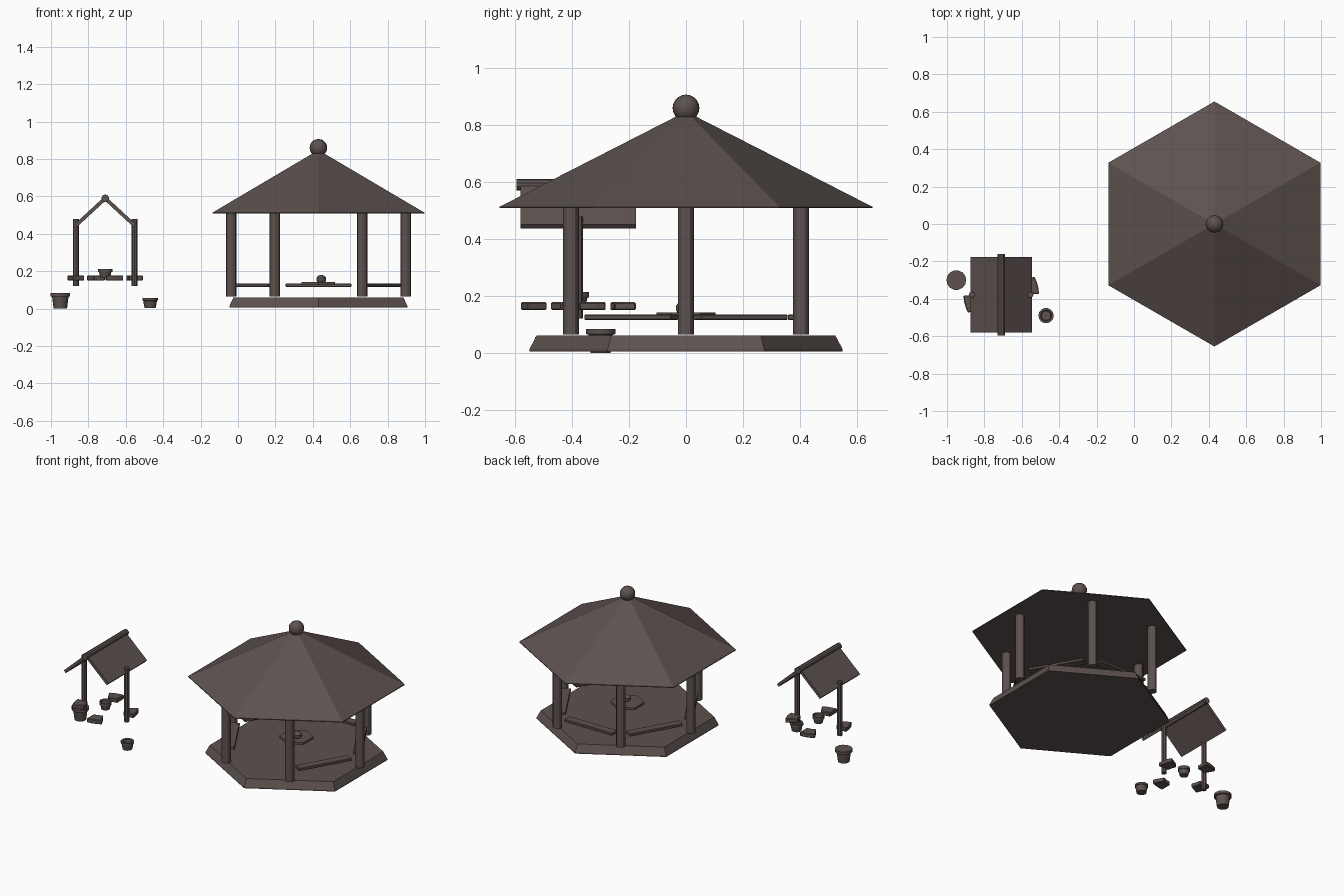
import bpy, bmesh
from math import sin, cos, radians, atan2, hypot
from mathutils import Vector

if "Cube" in bpy.data.objects:
    bpy.data.objects.remove(bpy.data.objects["Cube"])

wood = bpy.data.materials.new("dark_wood")
wood.diffuse_color = (0.11, 0.085, 0.078, 1)
wood.use_nodes = True
wood.node_tree.nodes["Principled BSDF"].inputs["Base Color"].default_value = wood.diffuse_color


def finish(ob, name, smooth=False, bevel=0):
    ob.name = name
    ob.data.materials.append(wood)
    if bevel:
        m = ob.modifiers.new("bevel", 'BEVEL')
        m.width, m.segments = bevel, 1
    if smooth:
        bpy.ops.object.shade_smooth_by_angle()
    return ob


def cone(name, x, y, z0, z1, r0, r1, sides=12, smooth=False, rot=0):
    bpy.ops.mesh.primitive_cone_add(vertices=sides, radius1=r0, radius2=r1, depth=z1 - z0,
                                    location=(x, y, (z0 + z1) / 2), rotation=(0, 0, rot))
    return finish(bpy.context.object, name, smooth)


def box(name, loc, size, rot=(0, 0, 0), bevel=0):
    bpy.ops.mesh.primitive_cube_add(size=1, location=loc, rotation=rot)
    ob = bpy.context.object
    ob.scale = size
    bpy.ops.object.transform_apply(location=False, rotation=False, scale=True)
    return finish(ob, name, bevel=bevel)


def ball(name, loc, r):
    bpy.ops.mesh.primitive_uv_sphere_add(segments=16, ring_count=10, radius=r, location=loc)
    return finish(bpy.context.object, name, True)


def lathe(name, x, y, profile, sides=14):
    """Spin an (r, z) profile around z; both ends are capped."""
    bm = bmesh.new()
    rings = [[bm.verts.new((x + r * cos(radians(360 * i / sides)),
                            y + r * sin(radians(360 * i / sides)), z)) for i in range(sides)]
             for r, z in profile]
    for a, b in zip(rings, rings[1:]):
        for i in range(sides):
            j = (i + 1) % sides
            bm.faces.new((a[i], a[j], b[j], b[i]))
    bm.faces.new(rings[0][::-1])
    bm.faces.new(rings[-1])
    return from_bmesh(bm, name, True)


def from_bmesh(bm, name, smooth=False, bevel=0):
    bmesh.ops.recalc_face_normals(bm, faces=bm.faces)
    me = bpy.data.meshes.new(name)
    bm.to_mesh(me)
    bm.free()
    ob = bpy.data.objects.new(name, me)
    bpy.context.collection.objects.link(ob)
    bpy.ops.object.select_all(action='DESELECT')
    ob.select_set(True)
    bpy.context.view_layer.objects.active = ob
    return finish(ob, name, smooth, bevel)


# --- Gazebo ---
GX = 0.43
cone("gazebo_floor_edge", GX, 0, 0.005, 0.013, 0.55, 0.55, 6)
cone("gazebo_floor", GX, 0, 0.013, 0.06, 0.55, 0.525, 6)
cone("gazebo_roof_rim", GX, 0, 0.508, 0.513, 0.655, 0.655, 6)
cone("gazebo_roof", GX, 0, 0.513, 0.835, 0.655, 0.025, 6)
ball("roof_ball", (GX, 0, 0.86), 0.047)

# posts at the middle of each floor edge
for i in range(6):
    a = radians(60 * i)
    cone(f"gazebo_post_{i}", GX + 0.467 * cos(a), 0.467 * sin(a), 0.065, 0.512, 0.028, 0.028, 12, True)

# bench planks between posts, front side left open as entrance
for i in range(5):
    a = radians(-30 + 60 * i)
    box(f"bench_{i}", (GX + 0.385 * cos(a), 0.385 * sin(a), 0.125), (0.055, 0.352, 0.018), (0, 0, a), 0.003)

# table top with a small pot on it
cone("table_top", GX, 0, 0.127, 0.142, 0.103, 0.103, 6)
lathe("table_pot", 0.445, -0.01, [(0.02, 0.14), (0.026, 0.15), (0.026, 0.165), (0.018, 0.175), (0.006, 0.18)])

# --- Well ---
WX, WY = -0.71, -0.378
for s, side in ((-1, "left"), (1, "right")):
    cone(f"well_post_{side}", WX + s * 0.157, WY, 0.12, 0.478, 0.016, 0.016, 8, True)
    box(f"well_roof_{side}", (WX + s * 0.0785, WY, 0.517), (0.215, 0.405, 0.02),
        (0, s * atan2(0.145, 0.157), 0))
ridge = cone("well_ridge", WX, WY, 0.375, 0.81, 0.02, 0.02, 10, True)
ridge.location.z = 0.59
ridge.rotation_euler = (radians(90), 0, 0)

# four remaining arc stones of the well wall
for k in range(4):
    bm = bmesh.new()
    cols = []
    for j in range(4):
        a = radians(90 * k + 1 + 28 * j / 3)
        cols.append([bm.verts.new((WX + r * cos(a), WY + r * sin(a), z))
                     for r, z in ((0.127, 0.15), (0.202, 0.15), (0.202, 0.178), (0.127, 0.178))])
    for a, b in zip(cols, cols[1:]):
        for i in range(4):
            bm.faces.new((a[i], a[(i + 1) % 4], b[(i + 1) % 4], b[i]))
    bm.faces.new(cols[0])
    bm.faces.new(cols[-1])
    from_bmesh(bm, f"well_stone_{k}", bevel=0.004)

# bucket in the well, and the two flower pots
lathe("bucket", WX, WY, [(0.026, 0.163), (0.033, 0.195), (0.038, 0.195), (0.038, 0.213),
                         (0.031, 0.213), (0.029, 0.2)])
lathe("large_pot", -0.95, -0.30, [(0.036, 0), (0.044, 0.064), (0.053, 0.066), (0.053, 0.084)])
lathe("small_pot", -0.47, -0.49, [(0.03, 0.004), (0.037, 0.042), (0.041, 0.043), (0.041, 0.056),
                                  (0.029, 0.056), (0.025, 0.015)])
